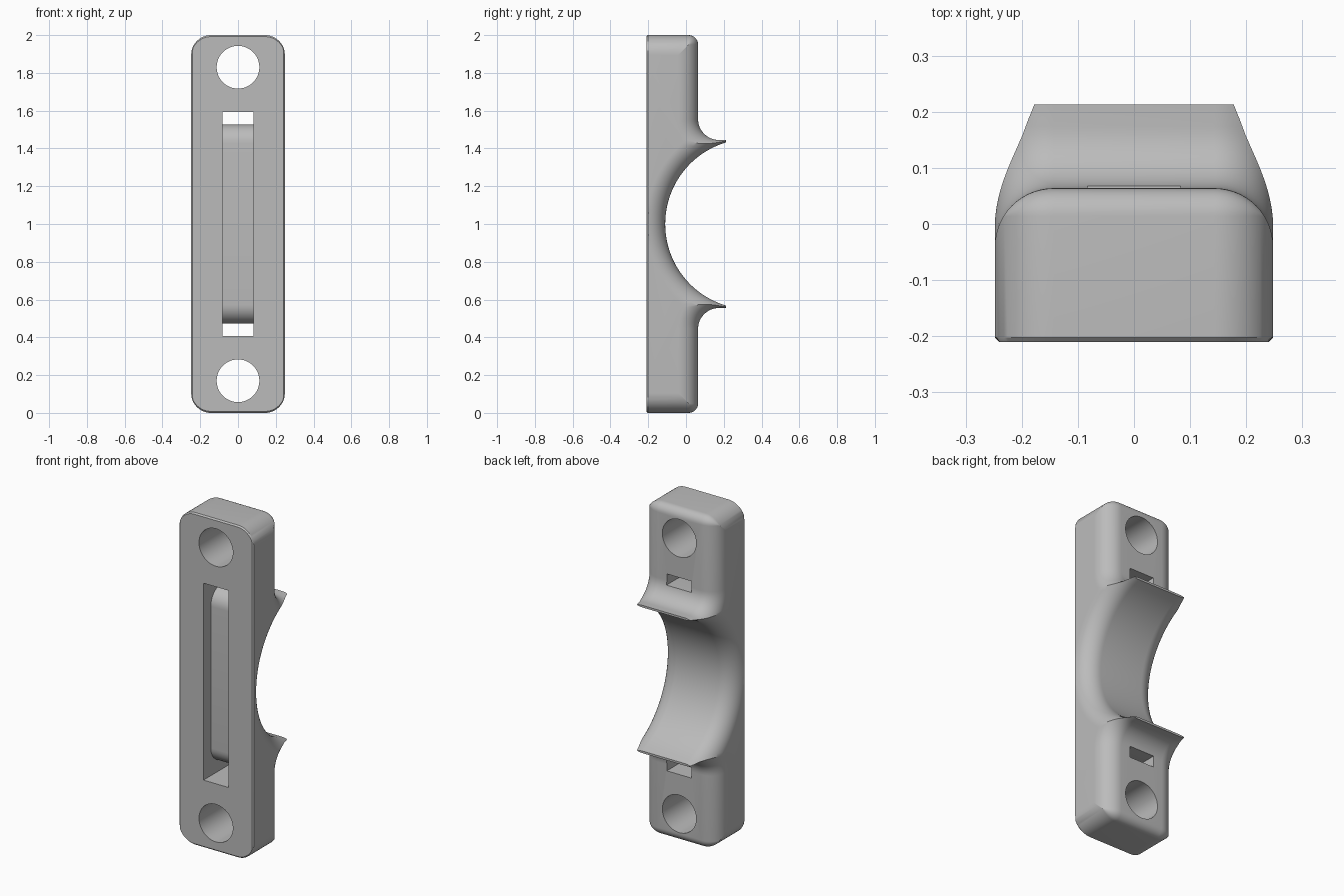
import bpy
import bmesh
from math import sin, cos, pi, sqrt

old = bpy.data.objects.get("Cube")
if old:
    bpy.data.objects.remove(old, do_unlink=True)

HALF_W, FRONT, PLATE, TIP = 0.248, -0.21, 0.064, 0.213
ROUND, END_R, CHAMFER = 0.105, 0.05, 0.008
SADDLE_Y, SADDLE_R = 0.341, 0.451      # clamped pipe axis and radius
LIP_Z, LIP_R = 0.445, 0.11             # lip height and its concave fillet

grey = bpy.data.materials.new("plain grey")
grey.use_nodes = True
color = (0.5, 0.5, 0.5, 1)
grey.diffuse_color = color
grey.node_tree.nodes["Principled BSDF"].inputs["Base Color"].default_value = color


def half_profile(o):
    """Back outline (y, z from centre), shrunk inwards by o."""
    R, r = SADDLE_R + o, LIP_R + o
    cy, cz = PLATE + LIP_R, LIP_Z + LIP_R

    def saddle(z):
        return SADDLE_Y - sqrt(max(R * R - z * z, 0))

    flat_z = cz - r
    if saddle(flat_z) >= cy:            # lip keeps a flat upper side
        tip_y = min(TIP, saddle(flat_z))
        z_end = sqrt(R * R - (SADDLE_Y - tip_y) ** 2)
        start = 0
        extra = (tip_y, flat_z)
    else:                               # saddle meets the lip fillet directly
        lo, hi = 0, pi / 2
        for _ in range(40):
            mid = (lo + hi) / 2
            if cy - r * sin(mid) > saddle(cz - r * cos(mid)):
                lo = mid
            else:
                hi = mid
        start, z_end = lo, cz - r * cos(lo)
        extra = (saddle(z_end), z_end)
    pts = [(saddle(z_end * i / 28), z_end * i / 28) for i in range(29)] + [extra]
    for i in range(13):
        a = start + (pi / 2 - start) * i / 12
        pts.append((cy - r * sin(a), cz - r * cos(a)))
    e = max(END_R - o, 0.001)           # rounded end of the plate
    for i in range(9):
        a = pi / 2 * i / 8
        pts.append((PLATE - o - e + e * cos(a), 1 - o - e + e * sin(a)))
    return [(max(y, FRONT + CHAMFER + 0.002), z) for y, z in pts]


def slice_points(x, o):
    half = half_profile(o)
    back = [(y, -z) for y, z in reversed(half[1:])] + half
    end = 1 - o
    fx = max(-HALF_W + CHAMFER, min(HALF_W - CHAMFER, x))
    pts = [(x, y, 1 + z) for y, z in back]
    pts += [(x, FRONT + CHAMFER, 1 + end), (fx, FRONT, 1 + end - CHAMFER),
            (fx, FRONT, 1 - end + CHAMFER), (x, FRONT + CHAMFER, 1 - end)]
    return pts


def finish(name, bm):
    bmesh.ops.recalc_face_normals(bm, faces=bm.faces)
    mesh = bpy.data.meshes.new(name)
    bm.to_mesh(mesh)
    bm.free()
    ob = bpy.data.objects.new(name, mesh)
    bpy.context.collection.objects.link(ob)
    mesh.materials.append(grey)
    return ob


# Bracket body lofted across its width
angles = [pi / 2 * i / 14 for i in range(15)]
right = [(HALF_W - ROUND + ROUND * cos(a), ROUND * (1 - sin(a))) for a in angles]
stations = [(-x, o) for x, o in right] + right[::-1]
bm = bmesh.new()
rings = [[bm.verts.new(p) for p in slice_points(x, o)] for x, o in stations]
n = len(rings[0])
for a, b in zip(rings, rings[1:]):
    for i in range(n):
        j = (i + 1) % n
        bm.faces.new((a[i], a[j], b[j], b[i]))
for ring in (rings[0], rings[-1]):
    bm.faces.new(ring[:-3] + ring[-1:])
    bm.faces.new(ring[-4:])
bmesh.ops.remove_doubles(bm, verts=bm.verts, dist=0.00001)
body = finish("clamp_bracket", bm)


# Screw holes
cutters = []
for z in (0.17, 1.83):
    bpy.ops.mesh.primitive_cylinder_add(vertices=64, radius=0.113, depth=1,
                                        location=(0, 0, z), rotation=(pi / 2, 0, 0))
    cutters.append(bpy.context.object)

# Strap channel: open at the front, leaving by two slots at the back
FLOOR, OUT, IN, BEND = -0.14, 0.593, 0.527, 0.1
side = [(0.4, OUT), (0.4, IN)]
for i in range(11):
    a = pi / 2 * i / 10
    side.append((FLOOR + BEND - BEND * sin(a), IN - BEND + BEND * cos(a)))
outline = [(-0.4, OUT)] + side + [(y, -z) for y, z in reversed(side)] + [(-0.4, -OUT)]
bm = bmesh.new()
face = bm.faces.new([bm.verts.new((-0.083, y, 1 + z)) for y, z in outline])
moved = bmesh.ops.extrude_face_region(bm, geom=[face])["geom"]
bmesh.ops.translate(bm, vec=(0.166, 0, 0),
                    verts=[v for v in moved if isinstance(v, bmesh.types.BMVert)])
cutters.append(finish("strap_channel_cutter", bm))

# Cut the openings and drop the cutters
bpy.ops.object.select_all(action="DESELECT")
bpy.context.view_layer.objects.active = body
body.select_set(True)
for cutter in cutters:
    cutter.hide_render = True
    mod = body.modifiers.new("opening", "BOOLEAN")
    mod.operation = "DIFFERENCE"
    mod.solver = "EXACT"
    mod.object = cutter
    bpy.ops.object.modifier_apply(modifier=mod.name)
    bpy.data.objects.remove(cutter, do_unlink=True)
body.data.materials.clear()
body.data.materials.append(grey)
bpy.ops.object.shade_smooth_by_angle(angle=pi / 6)
